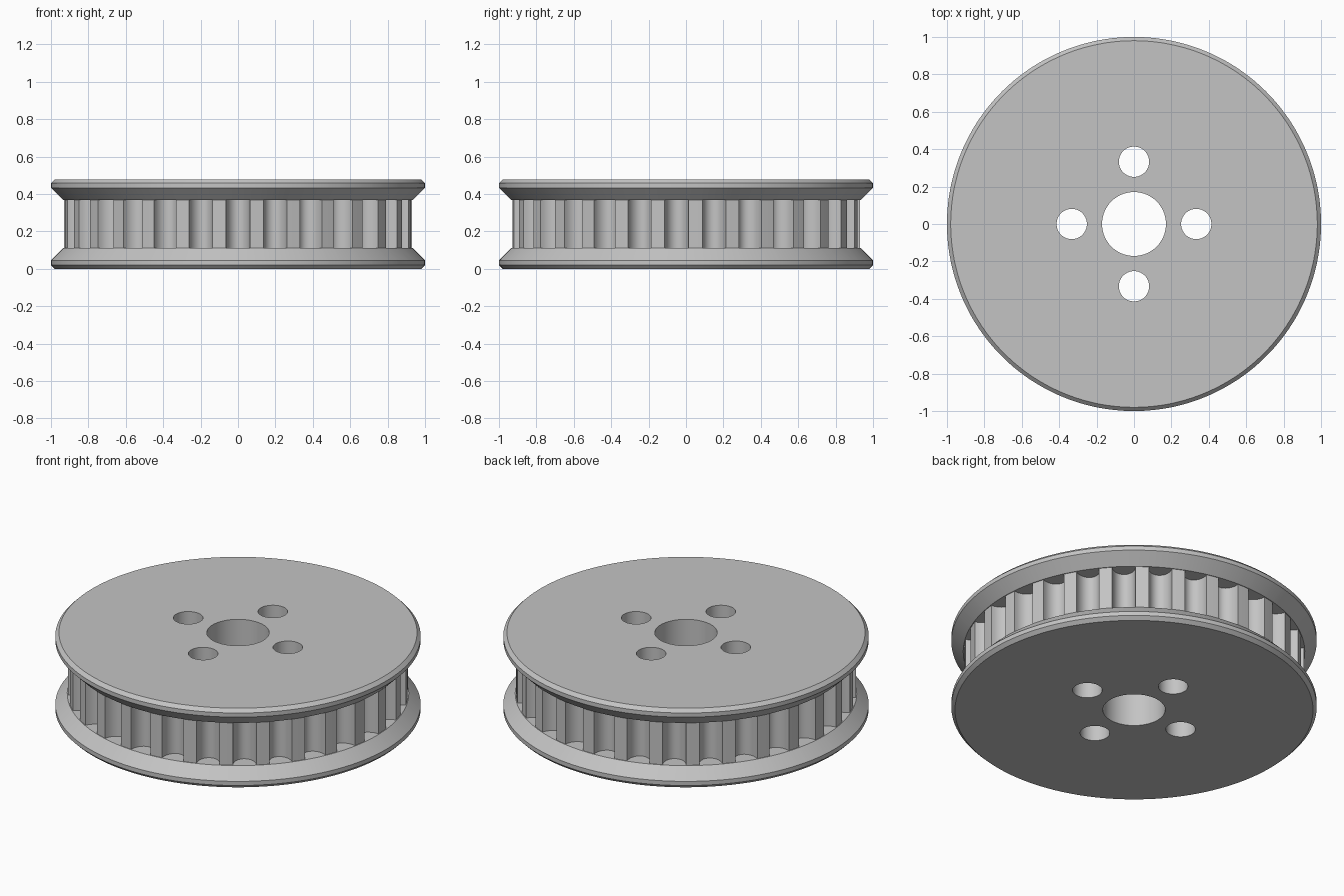
import bpy, bmesh
from math import sin, cos, pi, radians, hypot, atan2

cube = bpy.data.objects.get("Cube")
if cube:
    bpy.data.objects.remove(cube, do_unlink=True)

HEIGHT = 0.478
TEETH = 29
TOOTH_R, GROOVE_HALF, GROOVE_DEPTH = 0.931, 0.064, 0.085
STEPS = 12

grey = bpy.data.materials.new("plain grey")
grey.use_nodes = True
grey.diffuse_color = (0.55, 0.55, 0.55, 1)
grey.node_tree.nodes["Principled BSDF"].inputs["Base Color"].default_value = (0.55, 0.55, 0.55, 1)

bm = bmesh.new()


def ring(points, z):
    return [bm.verts.new((x, y, z)) for x, y in points]


def circle(radius, angles, cx=0.0, cy=0.0):
    return [(cx + radius * cos(a), cy + radius * sin(a)) for a in angles]


def bridge(a, b):
    for i in range(len(a)):
        j = (i + 1) % len(a)
        bm.faces.new((a[i], a[j], b[j], b[i]))


def loop_edges(loop):
    found = []
    for i, v in enumerate(loop):
        w = loop[(i + 1) % len(loop)]
        found.append(bm.edges.get((v, w)) or bm.edges.new((v, w)))
    return found


# Toothed outline: round-bottomed grooves separated by narrow lands
pitch = 2 * pi / TEETH
polar = []
for k in range(TEETH):
    middle = -pi / 2 + k * pitch
    for s in range(STEPS + 1):
        t = pi * s / STEPS
        side = -GROOVE_HALF * cos(t)
        out = (TOOTH_R ** 2 - GROOVE_HALF ** 2) ** 0.5 - GROOVE_DEPTH * sin(t)
        if 0 < s < STEPS:
            out += 0.002 * sin(t)
        polar.append((middle + atan2(side, out), hypot(side, out)))
    polar.append((middle + pitch / 2, TOOTH_R))
angles = [a for a, r in polar]
teeth = [(r * cos(a), r * sin(a)) for a, r in polar]

# Outer shell: chamfered rim, sloping flange, teeth, then the same mirrored
half = [(0.98, 0.0), (1.0, 0.02), (1.0, 0.045), (0.935, 0.11)]
lower = [ring(circle(r, angles), z) for r, z in half]
upper = [ring(circle(r, angles), HEIGHT - z) for r, z in reversed(half)]
shell = lower + [ring(teeth, 0.11), ring(teeth, HEIGHT - 0.11)] + upper
for a, b in zip(shell, shell[1:]):
    bridge(a, b)

# Centre bore and four bolt holes
bottom_edges, top_edges = loop_edges(shell[0]), loop_edges(shell[-1])
holes = [(0.171, 0, 0)]
holes += [(0.081, 0.333 * cos(i * pi / 2), 0.333 * sin(i * pi / 2)) for i in range(4)]
for radius, cx, cy in holes:
    outline = circle(radius, [2 * pi * i / 64 for i in range(64)], cx, cy)
    low, high = ring(outline, 0), ring(outline, HEIGHT)
    bridge(high, low)
    bottom_edges += loop_edges(low)
    top_edges += loop_edges(high)

# Flat end faces around the holes
bmesh.ops.triangle_fill(bm, edges=bottom_edges, use_beauty=True, normal=(0, 0, -1))
bmesh.ops.triangle_fill(bm, edges=top_edges, use_beauty=True, normal=(0, 0, 1))
bmesh.ops.recalc_face_normals(bm, faces=bm.faces)

mesh = bpy.data.meshes.new("toothed_pulley")
bm.to_mesh(mesh)
bm.free()
mesh.materials.append(grey)
pulley = bpy.data.objects.new("toothed_pulley", mesh)
bpy.context.collection.objects.link(pulley)

# Smooth curves with crisp rims and tooth edges
bpy.ops.object.select_all(action='DESELECT')
pulley.select_set(True)
bpy.context.view_layer.objects.active = pulley
bpy.ops.object.shade_smooth_by_angle(angle=radians(30))
